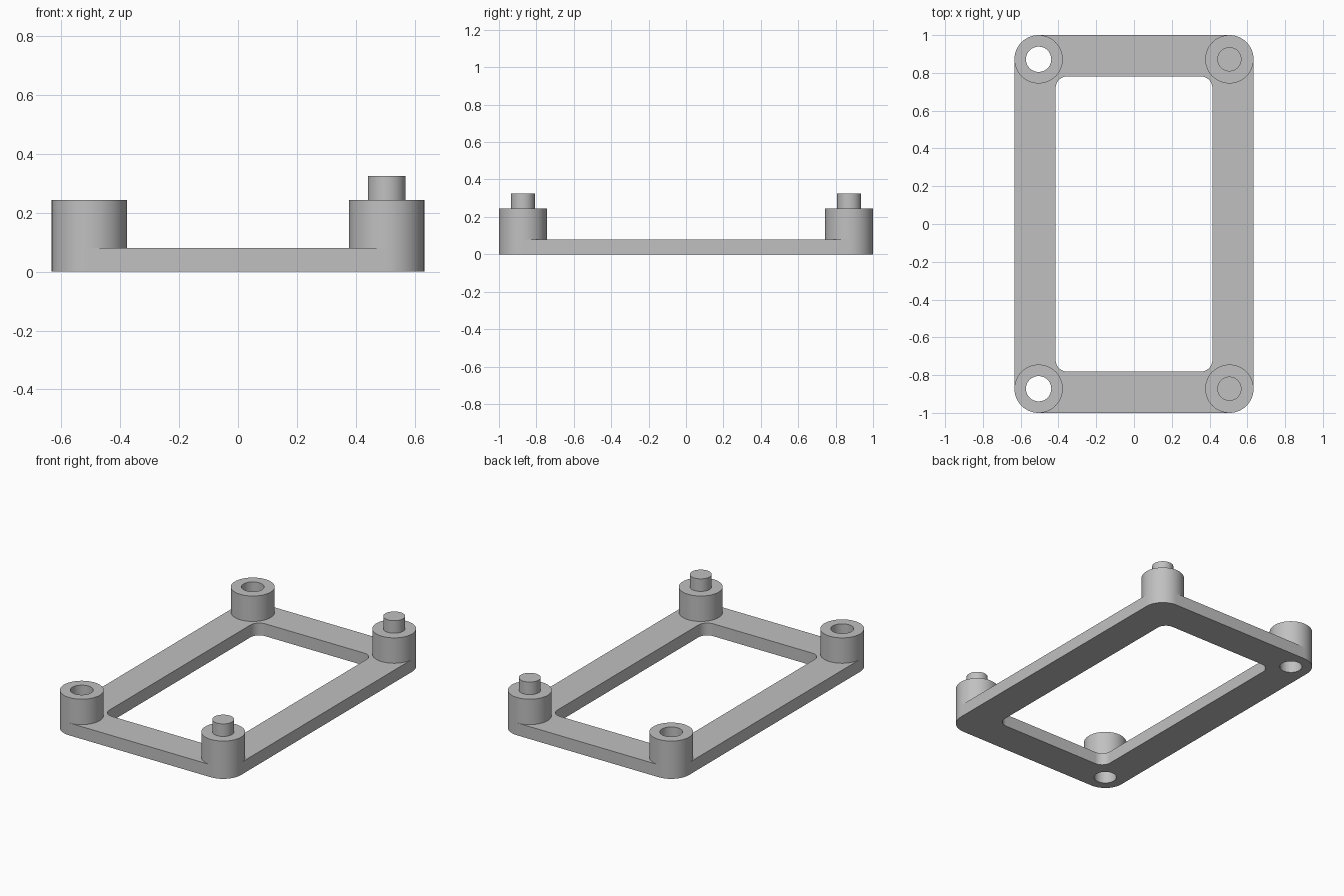
import bpy
import bmesh
from math import sin, cos, pi, radians

cube = bpy.data.objects.get("Cube")
if cube:
    bpy.data.objects.remove(cube, do_unlink=True)

grey = bpy.data.materials.new("light_grey")
grey.use_nodes = True
colour = (0.53, 0.53, 0.53, 1)
grey.diffuse_color = colour
grey.node_tree.nodes["Principled BSDF"].inputs["Base Color"].default_value = colour

ARC = 14                      # segments in a quarter circle
HALF_X, HALF_Y = 0.633, 1.0   # frame half sizes
POST_R, HOLE_R, PIN_R = 0.128, 0.067, 0.064
FRAME_TOP, POST_TOP, PIN_TOP = 0.08, 0.244, 0.325
POST_X, POST_Y = HALF_X - POST_R, HALF_Y - POST_R


def rounded_rectangle(hx, hy, r):
    points = []
    for quarter, (sx, sy) in enumerate([(1, 1), (-1, 1), (-1, -1), (1, -1)]):
        for i in range(ARC + 1):
            a = (quarter + i / ARC) * pi / 2
            points.append((sx * (hx - r) + r * cos(a), sy * (hy - r) + r * sin(a)))
    return points


def circle(x, y, r):
    n = ARC * 4
    return [(x + r * cos(2 * pi * i / n), y + r * sin(2 * pi * i / n)) for i in range(n)]


def plate(name, outlines, bottom, top):
    """Fill an outline, with any holes, and raise it to a solid."""
    bm = bmesh.new()
    edges = []
    for outline in outlines:
        verts = [bm.verts.new((x, y, bottom)) for x, y in outline]
        edges += [bm.edges.new((verts[i - 1], v)) for i, v in enumerate(verts)]
    bmesh.ops.triangle_fill(bm, use_beauty=True, edges=edges, normal=(0, 0, 1))
    raised = bmesh.ops.extrude_face_region(bm, geom=bm.faces[:])["geom"]
    bmesh.ops.translate(bm, vec=(0, 0, top - bottom),
                        verts=[g for g in raised if isinstance(g, bmesh.types.BMVert)])
    bmesh.ops.recalc_face_normals(bm, faces=bm.faces[:])
    mesh = bpy.data.meshes.new(name)
    bm.to_mesh(mesh)
    bm.free()
    mesh.materials.append(grey)
    obj = bpy.data.objects.new(name, mesh)
    bpy.context.collection.objects.link(obj)
    bpy.ops.object.select_all(action='DESELECT')
    obj.select_set(True)
    bpy.context.view_layer.objects.active = obj
    bpy.ops.object.shade_smooth_by_angle(angle=radians(30))
    return obj


# Open frame, with holes running through the right-hand corners
plate("frame", [rounded_rectangle(HALF_X, HALF_Y, POST_R),
                rounded_rectangle(0.415, 0.782, 0.063),
                circle(-POST_X, -POST_Y, HOLE_R),
                circle(-POST_X, POST_Y, HOLE_R)], 0, FRAME_TOP)

# Corner posts: sockets on the right, pins on the left
for end, y in (("front", -POST_Y), ("back", POST_Y)):
    plate(end + "_socket_post", [circle(-POST_X, y, POST_R),
                                 circle(-POST_X, y, HOLE_R)], FRAME_TOP, POST_TOP)
    plate(end + "_pin_post", [circle(POST_X, y, POST_R)], FRAME_TOP, POST_TOP)
    plate(end + "_pin", [circle(POST_X, y, PIN_R)], POST_TOP, PIN_TOP)
